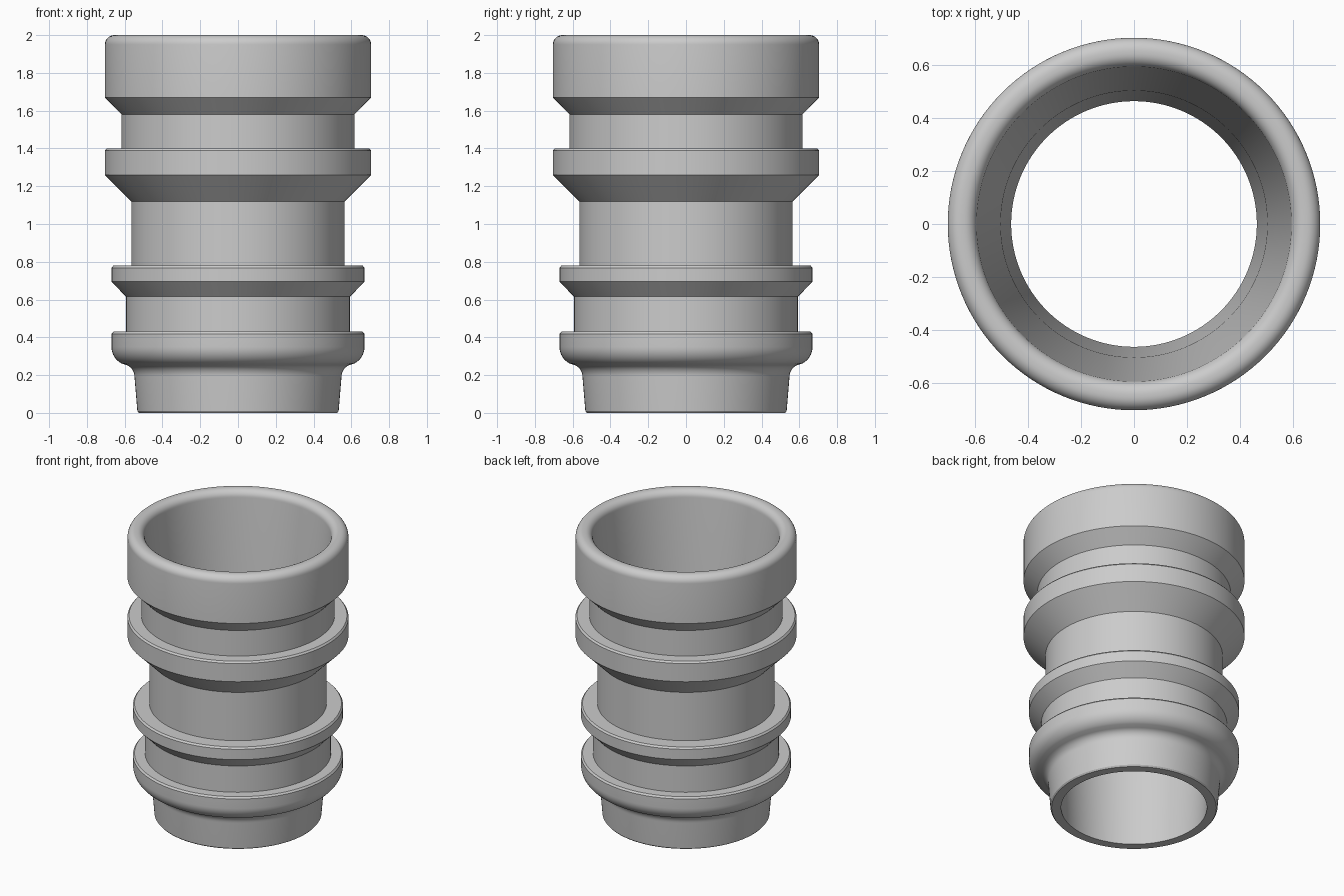
import bpy, bmesh, math

cube = bpy.data.objects.get("Cube")
if cube:
    bpy.data.objects.remove(cube, do_unlink=True)

SEGMENTS = 128


def arc(cr, cz, rr, rz, start, end, steps=8):
    """Points (radius, z) along an elliptical arc, angles in degrees."""
    angles = [math.radians(start + (end - start) * i / steps) for i in range(steps + 1)]
    return [(cr + rr * math.cos(a), cz + rz * math.sin(a)) for a in angles]


def collar(neck, rim, z_neck, z_edge, z_top):
    """Cone flaring out of a neck, straight band, small chamfer at the top."""
    return [(neck, z_neck), (rim, z_edge), (rim, z_top - 0.012), (rim - 0.01, z_top)]


def revolve(name, profile, material):
    """Spin a closed profile around the z axis."""
    bm = bmesh.new()
    verts = [bm.verts.new((r, 0, z)) for r, z in profile]
    edges = [bm.edges.new((verts[i - 1], verts[i])) for i in range(len(verts))]
    bmesh.ops.spin(bm, geom=verts + edges, cent=(0, 0, 0), axis=(0, 0, 1),
                   angle=math.tau, steps=SEGMENTS, use_merge=True)
    bmesh.ops.remove_doubles(bm, verts=bm.verts, dist=1e-5)
    bmesh.ops.recalc_face_normals(bm, faces=bm.faces)
    mesh = bpy.data.meshes.new(name)
    bm.to_mesh(mesh)
    bm.free()
    mesh.materials.append(material)
    obj = bpy.data.objects.new(name, mesh)
    bpy.context.collection.objects.link(obj)
    bpy.ops.object.select_all(action='DESELECT')
    obj.select_set(True)
    bpy.context.view_layer.objects.active = obj
    bpy.ops.object.shade_smooth_by_angle(angle=math.radians(25))
    return obj


# Plain grey material
grey = bpy.data.materials.new("plain grey")
grey.use_nodes = True
color = (0.6, 0.6, 0.6, 1)
grey.diffuse_color = color
grey.node_tree.nodes["Principled BSDF"].inputs["Base Color"].default_value = color

# Tapered foot, then the rounded shoulder swelling out of it
profile = [(0.465, 0), (0.525, 0), (0.533, 0.01)]
profile += arc(0.605, 0.19, 0.057, 0.065, 180, 108)
profile += arc(0.57, 0.35, 0.10, 0.10, -62, 0)
profile += [(0.67, 0.418), (0.66, 0.43), (0.593, 0.43)]
# Two ribbed collars with straight necks between them
profile += collar(0.593, 0.67, 0.615, 0.695, 0.78) + [(0.565, 0.78)]
profile += collar(0.565, 0.705, 1.12, 1.26, 1.40) + [(0.617, 1.40)]
# Wide mouth with a rounded rim
profile += [(0.617, 1.58), (0.705, 1.67)]
profile += arc(0.655, 1.95, 0.05, 0.05, 0, 90)
profile += arc(0.645, 1.95, 0.05, 0.05, 90, 180)
# Bore narrowing towards the foot
profile += [(0.505, 0.95)]

revolve("ribbed_sleeve", profile, grey)
